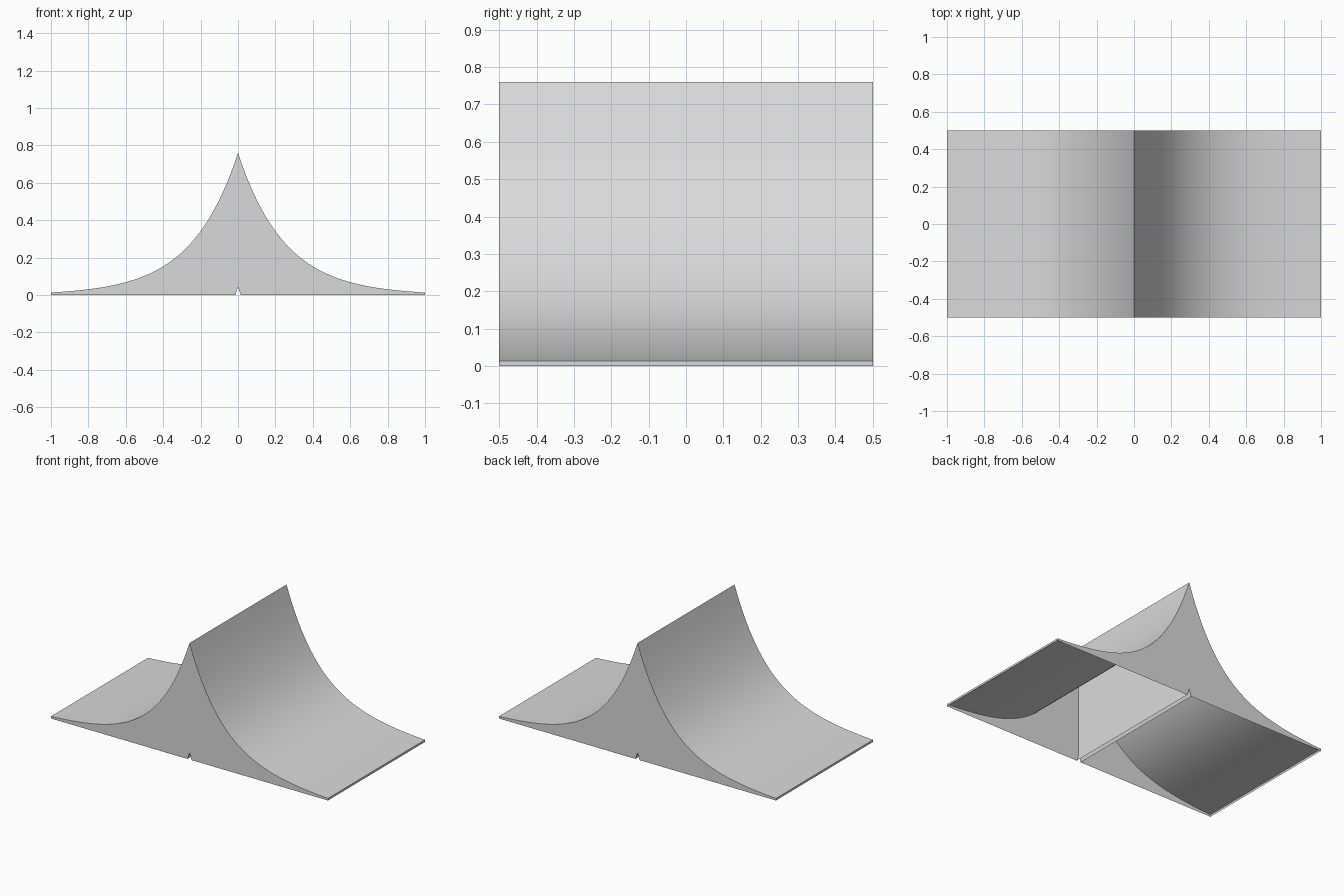
import bpy
import bmesh
import math

cube = bpy.data.objects.get("Cube")
if cube:
    bpy.data.objects.remove(cube, do_unlink=True)

PEAK = 0.76        # ridge height
DECAY = 4.0        # steepness of the curved slopes
HALF_DEPTH = 0.5
STEPS = 48
NOTCH_W, NOTCH_H = 0.015, 0.045

grey = bpy.data.materials.new("plain_grey")
grey.use_nodes = True
colour = (0.7, 0.7, 0.7, 1)
grey.diffuse_color = colour
grey.node_tree.nodes["Principled BSDF"].inputs["Base Color"].default_value = colour


def make_object(name, bm):
    mesh = bpy.data.meshes.new(name)
    bm.to_mesh(mesh)
    bm.free()
    mesh.materials.append(grey)
    obj = bpy.data.objects.new(name, mesh)
    bpy.context.collection.objects.link(obj)
    bpy.ops.object.select_all(action="DESELECT")
    obj.select_set(True)
    bpy.context.view_layer.objects.active = obj
    bpy.ops.object.shade_smooth_by_angle(angle=math.radians(20))
    return obj


def half_shell(name, side):
    """Open-bottomed half: curved slope, outer lip, inner wall, two end walls."""
    slope = [(i / STEPS, PEAK * math.exp(-DECAY * i / STEPS))
             for i in range(STEPS + 1)]
    outline = slope + [(1, 0), (NOTCH_W, 0), (0, NOTCH_H)]
    bm = bmesh.new()
    front, back = [[bm.verts.new((side * x, y, z)) for x, z in outline]
                   for y in (-HALF_DEPTH, HALF_DEPTH)]
    count = len(outline)
    for i in range(count):
        if i == STEPS + 1:      # the underside stays open
            continue
        j = (i + 1) % count
        bm.faces.new((front[i], front[j], back[j], back[i]))

    # End walls in upright strips between the slope and the ground
    for row in (front, back):
        lip, foot, notch = row[STEPS + 1:]
        ground = [notch, foot]
        for x, z in slope[2:STEPS]:
            ground.append(bm.verts.new((side * x, row[0].co.y, 0)))
        ground.append(lip)
        for i in range(STEPS):
            bm.faces.new((row[i], row[i + 1], ground[i + 1], ground[i]))

    # Outward normals, judged from a point inside the half
    for face in bm.faces:
        face.normal_update()
        c, n = face.calc_center_median(), face.normal
        if abs(n.y) > 0.9:
            outward = n.y * c.y
        elif c.x * side > 0.99:
            outward = n.x * side
        elif abs(c.x) < NOTCH_W and c.z < PEAK * 0.6:
            outward = -n.x * side
        else:
            outward = n.z
        if outward < 0:
            face.normal_flip()
    return make_object(name, bm)


half_shell("left_slope", 1)
half_shell("right_slope", -1)
